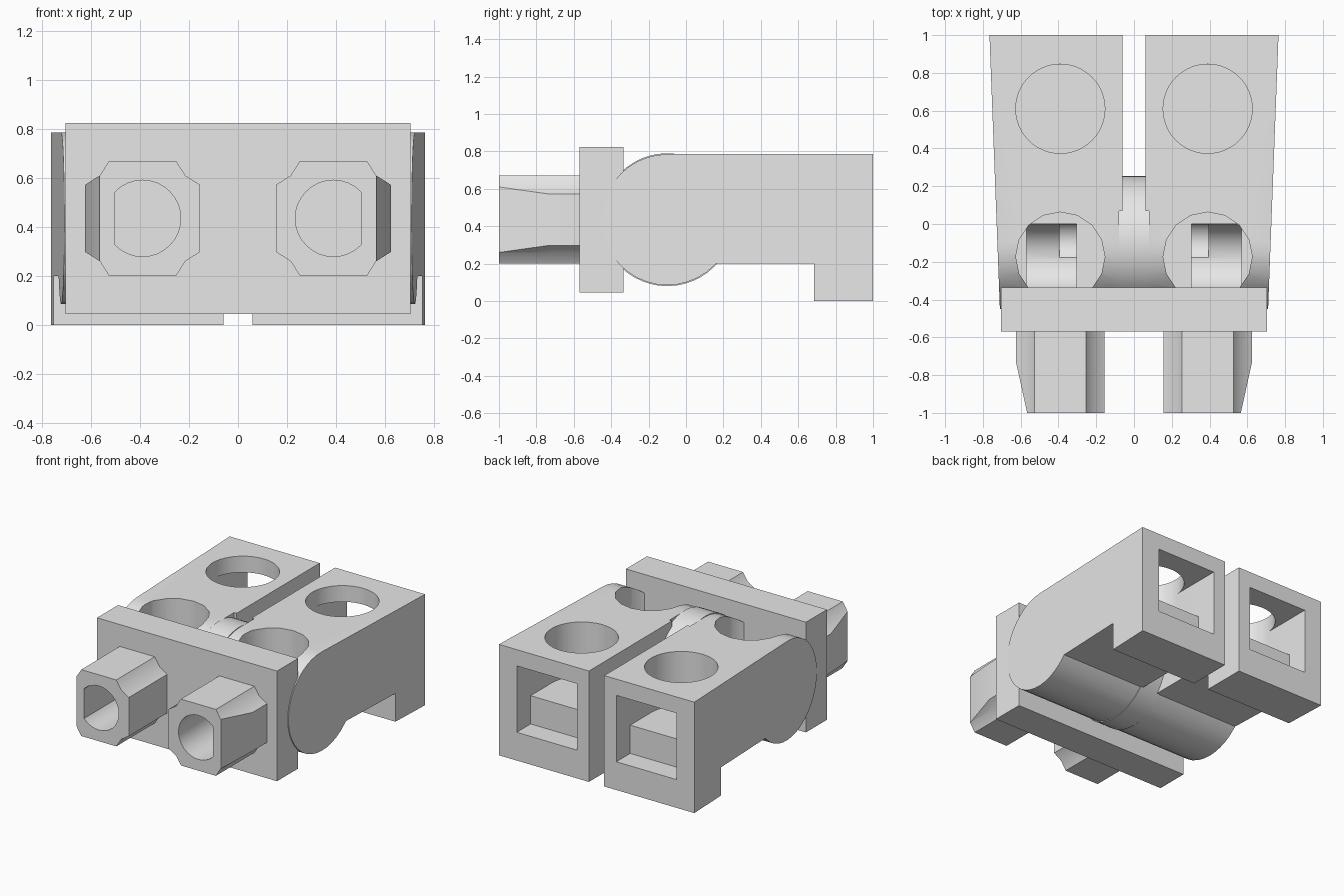
import bpy, bmesh
from math import pi, cos, sin, radians
from mathutils import Matrix, Vector

cube = bpy.data.objects.get("Cube")
if cube:
    bpy.data.objects.remove(cube, do_unlink=True)

grey = bpy.data.materials.new("light grey")
grey.use_nodes = True
grey.diffuse_color = (0.8, 0.8, 0.8, 1)
grey.node_tree.nodes["Principled BSDF"].inputs["Base Color"].default_value = (0.8, 0.8, 0.8, 1)

AXIS_Y, AXIS_Z = -0.1, 0.435     # hinge axis
SIDE_X = 0.39                    # centre of each half


def make(name, bm):
    bmesh.ops.recalc_face_normals(bm, faces=bm.faces[:])
    mesh = bpy.data.meshes.new(name)
    bm.to_mesh(mesh)
    bm.free()
    mesh.materials.append(grey)
    obj = bpy.data.objects.new(name, mesh)
    bpy.context.collection.objects.link(obj)
    return obj


def box(name, x, y, z):
    bm = bmesh.new()
    bmesh.ops.create_cube(bm, size=1)
    for v in bm.verts:
        v.co = Vector([(a + b) / 2 + c * (b - a) for (a, b), c in zip((x, y, z), v.co)])
    return make(name, bm)


def cylinder(name, centre, radius, length, axis="Z", sides=32):
    turn = {"X": Matrix.Rotation(pi / 2, 4, "Y"),
            "Y": Matrix.Rotation(pi / 2, 4, "X"), "Z": Matrix()}[axis]
    bm = bmesh.new()
    bmesh.ops.create_cone(bm, cap_ends=True, segments=sides, radius1=radius, radius2=radius,
                          depth=length, matrix=Matrix.Translation(centre) @ turn)
    return make(name, bm)


def loft(name, rings):
    """Solid through a list of equal-length rings of points."""
    bm = bmesh.new()
    loops = [[bm.verts.new(p) for p in ring] for ring in rings]
    bm.faces.new(loops[0])
    bm.faces.new(loops[-1][::-1])
    n = len(loops[0])
    for a, b in zip(loops, loops[1:]):
        for i in range(n):
            j = (i + 1) % n
            bm.faces.new((a[i], a[j], b[j], b[i]))
    return make(name, bm)


def activate(obj):
    bpy.ops.object.select_all(action="DESELECT")
    obj.select_set(True)
    bpy.context.view_layer.objects.active = obj


def cut(target, *cutters):
    for cutter in cutters:
        cutter.hide_render = True
        activate(target)
        mod = target.modifiers.new("cut", "BOOLEAN")
        mod.operation, mod.solver, mod.object = "DIFFERENCE", "EXACT", cutter
        bpy.ops.object.modifier_apply(modifier=mod.name)
        bpy.data.objects.remove(cutter, do_unlink=True)


def finish(obj, mirrored=False):
    activate(obj)
    if mirrored:
        mod = obj.modifiers.new("mirror", "MIRROR")
        mod.use_mirror_merge = False
        bpy.ops.object.modifier_apply(modifier=mod.name)
    bpy.ops.object.shade_smooth_by_angle(angle=radians(30))


# Tapered arm blocks with a rounded front and a rear foot
profile = [(AXIS_Y + 0.35 * cos(radians(a)), AXIS_Z + 0.35 * sin(radians(a)))
           for a in range(90, 316, 9)]
profile += [(0.16, 0.2), (0.685, 0.2), (0.685, 0), (1, 0), (1, 0.785)]
arms = loft("arm_blocks", [[(0.06, y, z) for y, z in profile],
                           [(0.71 + 0.038 * (y + 0.45), y, z) for y, z in profile]])
cut(arms,
    box("hinge_gap", (0, 0.08), (-0.6, 0.07), (-0.1, 1)),
    # rear socket, stepped floor and round top opening
    cylinder("rear_hole", (SIDE_X, 0.61, 0.7), 0.236, 0.6, sides=48),
    box("rear_tunnel", (0.155, 0.625), (0.61, 1.1), (0.4, 0.67)),
    box("tunnel_mouth", (0.155, 0.625), (0.845, 1.1), (0.2, 0.67)),
    # front opening with rounded inner cavity
    cylinder("front_hole", (SIDE_X, -0.173, 0.735), 0.236, 0.6, sides=16),
    cylinder("front_cavity", (0.4375, -0.18, 0.43), 0.18, 0.265, "X"),
    cylinder("cavity_slot", (0.35, -0.095, 0.33), 0.115, 0.09, "X"))
finish(arms, True)

# Central hinge knuckle
finish(cylinder("hinge_knuckle", (0, AXIS_Y, AXIS_Z), 0.355, 0.16, "X", 48))

# Front plate
plate = box("front_plate", (-0.705, 0.705), (-0.57, -0.335), (0.045, 0.825))

# Notched pegs, narrowing on the outer side, with D-shaped bores
corner = [(0.235, 0.137), (0.175, 0.175), (0.137, 0.235)]
outline = corner + [(-u, v) for u, v in corner[::-1]]
outline += [(-u, -v) for u, v in outline]


def peg_ring(y, limit):
    ring = []
    for u, v in outline:
        if u > limit:
            u, v = limit, (0.175 if v > 0 else -0.175)
        ring.append((SIDE_X + u, y, AXIS_Z + v))
    return ring


pegs = loft("front_pegs", [peg_ring(-0.55, 1), peg_ring(-0.73, 1), peg_ring(-1, 0.1755)])
bore = cylinder("peg_bore", (SIDE_X, -0.83, AXIS_Z), 0.156, 0.54, "Y")
cut(bore, box("bore_flat", (0.505, 0.7), (-1.2, -0.4), (0, 1)))
cut(pegs, bore)
finish(pegs, True)
